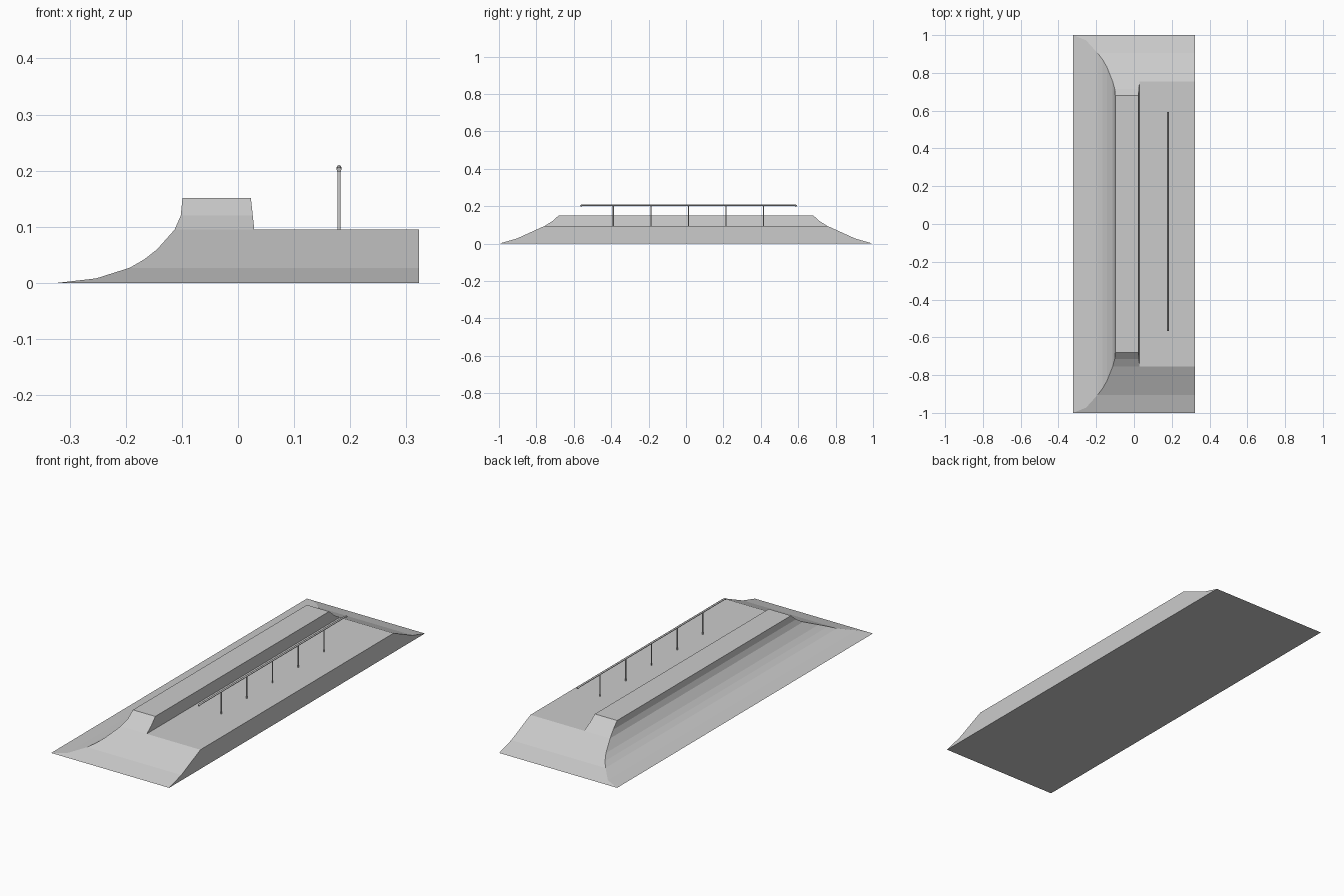
import bpy, bmesh, math

if "Cube" in bpy.data.objects:
    bpy.data.objects.remove(bpy.data.objects["Cube"])

# Cross-section of the embankment (x, z) and the end slope (z, half length)
PROFILE = [(-0.323, 0), (-0.253, 0.008), (-0.193, 0.027), (-0.167, 0.042),
           (-0.144, 0.06), (-0.113, 0.095), (-0.102, 0.12), (-0.099, 0.151),
           (0.023, 0.151), (0.029, 0.095), (0.323, 0.095), (0.323, 0)]
END_SLOPE = [(0, 1.0), (0.027, 0.905), (0.095, 0.755), (0.12, 0.715), (0.151, 0.68)]


def half_length(z):
    for (z0, y0), (z1, y1) in zip(END_SLOPE, END_SLOPE[1:]):
        if z <= z1 + 1e-6:
            return y0 + (y1 - y0) * (z - z0) / (z1 - z0)
    return END_SLOPE[-1][1]


def add_object(name, bm):
    bmesh.ops.recalc_face_normals(bm, faces=bm.faces[:])
    mesh = bpy.data.meshes.new(name)
    bm.to_mesh(mesh)
    bm.free()
    obj = bpy.data.objects.new(name, mesh)
    bpy.context.collection.objects.link(obj)
    return obj


# Embankment: extrude the section, cut it into height bands, slope both ends
bm = bmesh.new()
face = bm.faces.new([bm.verts.new((x, -1, z)) for x, z in PROFILE])
ext = bmesh.ops.extrude_face_region(bm, geom=[face], use_keep_orig=True)
for v in ext["geom"]:
    if isinstance(v, bmesh.types.BMVert):
        v.co.y = 1
for z, _ in END_SLOPE[1:-1]:
    bmesh.ops.bisect_plane(bm, geom=bm.verts[:] + bm.edges[:] + bm.faces[:],
                           dist=1e-5, plane_co=(0, 0, z), plane_no=(0, 0, 1))
for v in bm.verts:
    v.co.y = math.copysign(half_length(v.co.z), v.co.y)
add_object("embankment", bm)

# Railing posts on the walkway
RAIL_X = 0.18
for i in range(5):
    bpy.ops.mesh.primitive_cylinder_add(vertices=12, radius=0.0028, depth=0.112,
                                        location=(RAIL_X, 0.013 + (i - 2) * 0.201, 0.149))
    post = bpy.context.object
    post.name = f"railing_post_{i + 1}"
    bpy.ops.object.shade_smooth_by_angle()

# Handrail: thin tube with ends dipping slightly
curve = bpy.data.curves.new("handrail", "CURVE")
curve.dimensions = "3D"
curve.bevel_depth = 0.0045
curve.bevel_resolution = 2
curve.use_fill_caps = True
spline = curve.splines.new("POLY")
path = [(-0.565, 0.202), (-0.552, 0.2055), (0.578, 0.2055), (0.592, 0.202)]
spline.points.add(len(path) - 1)
for p, (y, z) in zip(spline.points, path):
    p.co = (RAIL_X, y, z, 1)
bpy.context.collection.objects.link(bpy.data.objects.new("handrail", curve))
